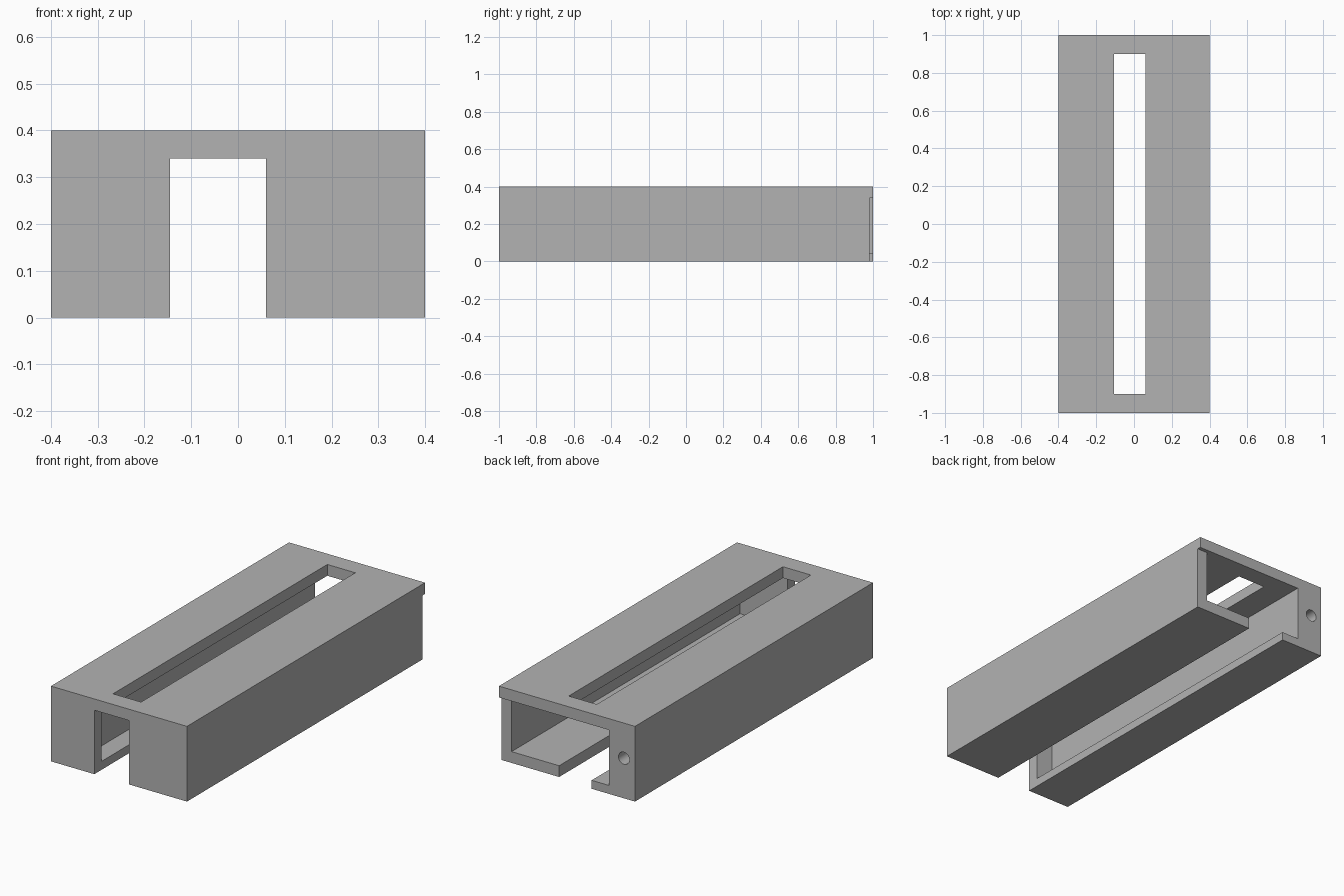
import bpy

default = bpy.data.objects.get("Cube")
if default:
    bpy.data.objects.remove(default, do_unlink=True)

# single grey finish
grey = bpy.data.materials.new("plain grey")
grey.use_nodes = True
colour = (0.45, 0.45, 0.45, 1.0)
grey.diffuse_color = colour
grey.node_tree.nodes["Principled BSDF"].inputs["Base Color"].default_value = colour


def box(name, x, y, z):
    """Box spanning the given (min, max) ranges."""
    spans = (x, y, z)
    bpy.ops.mesh.primitive_cube_add(size=1)
    obj = bpy.context.object
    obj.name = name
    for v in obj.data.vertices:
        v.co = [s[1] if c > 0 else s[0] for c, s in zip(v.co, spans)]
    return obj


def cut(body, cutter):
    """Subtract the cutter from the body, then discard it."""
    cutter.hide_render = True
    mod = body.modifiers.new(cutter.name, 'BOOLEAN')
    mod.operation = 'DIFFERENCE'
    mod.solver = 'EXACT'
    mod.object = cutter
    bpy.context.view_layer.objects.active = body
    bpy.ops.object.modifier_apply(modifier=mod.name)
    bpy.data.objects.remove(cutter, do_unlink=True)


CEILING = 0.34
INNER_FRONT = -0.94
body = box("slotted_housing", (-0.4, 0.4), (-1, 1), (0, 0.4))
body.data.materials.append(grey)

# open channel along the whole underside
cut(body, box("channel", (-0.145, 0.06), (-1.2, 1.2), (-0.2, CEILING)))
# inner cavities on both sides, open at the back
cut(body, box("wide_cavity", (0, 0.34), (INNER_FRONT, 1.2), (0.06, CEILING)))
cut(body, box("narrow_cavity", (-0.246, 0), (INNER_FRONT, 1.2), (0.045, CEILING)))
# side wall and floor stop short of the top plate at the back
cut(body, box("end_recess", (0, 0.6), (0.98, 1.2), (-0.2, CEILING)))
# long slot through the top plate
cut(body, box("top_slot", (-0.105, 0.06), (-0.9, 0.9), (0.2, 0.6)))

# screw hole in the back of the thick side
bpy.ops.mesh.primitive_cylinder_add(vertices=32, radius=0.032, depth=0.4,
                                    location=(-0.335, 1, 0.213),
                                    rotation=(1.570796, 0, 0))
hole = bpy.context.object
hole.name = "screw_hole"
bpy.context.view_layer.update()
cut(body, hole)

# smooth the hole, keep every edge crisp
bpy.ops.object.select_all(action='DESELECT')
body.select_set(True)
bpy.context.view_layer.objects.active = body
bpy.ops.object.shade_smooth_by_angle(angle=0.5)
